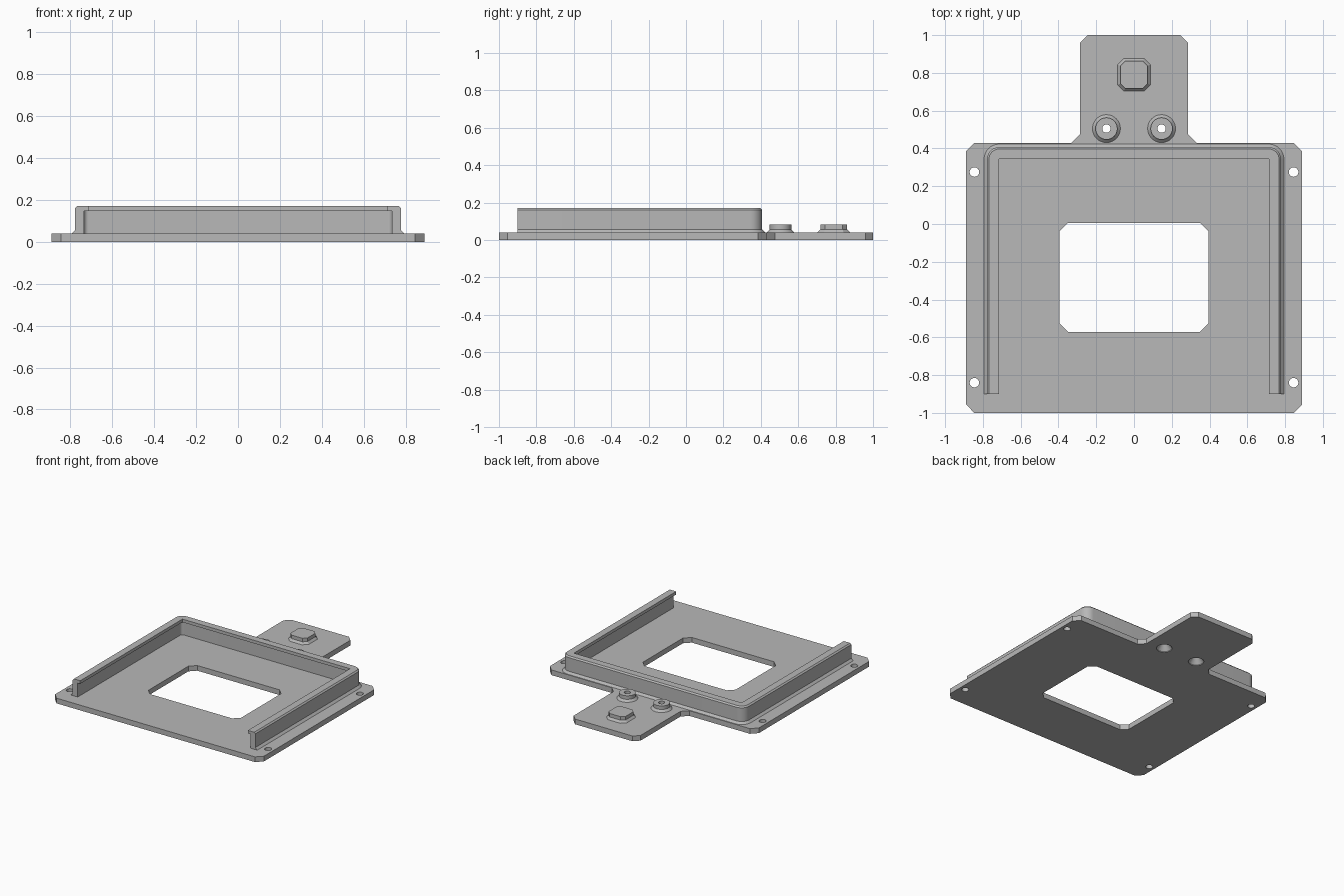
import bpy, bmesh
from math import sin, cos, pi

cube = bpy.data.objects.get("Cube")
if cube:
    bpy.data.objects.remove(cube, do_unlink=True)

grey = bpy.data.materials.new("plain grey")
grey.use_nodes = True
grey.diffuse_color = (0.48, 0.48, 0.48, 1)
grey.node_tree.nodes["Principled BSDF"].inputs["Base Color"].default_value = (0.48, 0.48, 0.48, 1)


def loft(name, rings):
    """Closed solid through a list of equal-sized point rings."""
    bm = bmesh.new()
    rows = [[bm.verts.new(p) for p in ring] for ring in rings]
    n = len(rows[0])
    for a, b in zip(rows, rows[1:]):
        for i in range(n):
            j = (i + 1) % n
            bm.faces.new((a[i], a[j], b[j], b[i]))
    bm.faces.new(rows[0])
    bm.faces.new(rows[-1])
    bmesh.ops.remove_doubles(bm, verts=bm.verts, dist=1e-5)
    bmesh.ops.recalc_face_normals(bm, faces=bm.faces)
    mesh = bpy.data.meshes.new(name)
    bm.to_mesh(mesh)
    bm.free()
    mesh.materials.append(grey)
    obj = bpy.data.objects.new(name, mesh)
    bpy.context.collection.objects.link(obj)
    return obj


def level(outline, z):
    return [(x, y, z) for x, y in outline]


def prism(name, outline, z0, z1):
    return loft(name, [level(outline, z0), level(outline, z1)])


def circle(x, y, r, n=32):
    return [(x + r * cos(2 * pi * i / n), y + r * sin(2 * pi * i / n)) for i in range(n)]


def chamfered(cx, cy, hx, hy, c):
    corner = [(hx, hy - c), (hx - c, hy)]
    mirror = [(-x, y) for x, y in reversed(corner)]
    half = corner + mirror
    return [(cx + x, cy + y) for x, y in half + [(-x, -y) for x, y in half]]


def cut(obj, cutters):
    for cutter in cutters:
        cutter.hide_render = True
        mod = obj.modifiers.new("cut", "BOOLEAN")
        mod.operation = "DIFFERENCE"
        mod.solver = "EXACT"
        mod.object = cutter
    graph = bpy.context.evaluated_depsgraph_get()
    mesh = bpy.data.meshes.new_from_object(obj.evaluated_get(graph))
    obj.modifiers.clear()
    obj.data = mesh


def smooth(obj):
    bpy.ops.object.select_all(action="DESELECT")
    obj.select_set(True)
    bpy.context.view_layer.objects.active = obj
    bpy.ops.object.shade_smooth_by_angle(angle=0.5)


THICK = 0.04    # base plate thickness
FLARE = 0.016   # chamfer at the foot of raised parts
BOSS_TOP = 0.083

# Base plate outline with the rear tongue
right = [(0.845, -1), (0.89, -0.955), (0.89, 0.385), (0.845, 0.43), (0.33, 0.43),
         (0.285, 0.475), (0.285, 0.96), (0.245, 1)]
plate = prism("base_plate", right + [(-x, y) for x, y in reversed(right)], 0, THICK)

# Cutters: window, corner holes, tapered boss holes
window = prism("window_cutter", chamfered(0, -0.283, 0.395, 0.288, 0.045), -0.1, 0.1)
holes = [prism("hole_cutter", circle(s * 0.845, y, 0.025), -0.1, 0.1)
         for s in (-1, 1) for y in (-0.84, 0.275)]
tapers = []
for s in (-1, 1):
    tapers.append(loft("taper_cutter", [level(circle(s * 0.146, 0.505, r), z) for r, z in
                       ((0.055, -0.01), (0.055, 0.005), (0.022, 0.05), (0.022, 0.2))]))
cut(plate, [window] + holes + tapers)
smooth(plate)

# Round bosses on the tongue
for s, side, taper in ((-1, "right", tapers[0]), (1, "left", tapers[1])):
    boss = loft(side + "_boss", [level(circle(s * 0.146, 0.505, r), z) for r, z in
                ((0.074, THICK), (0.058, THICK + FLARE), (0.058, BOSS_TOP))])
    cut(boss, [taper])
    smooth(boss)

for helper in [window] + holes + tapers:
    bpy.data.objects.remove(helper, do_unlink=True)

# Square pad on the tongue
loft("square_pad", [level(chamfered(0, 0.79, h, h, c), z) for h, c, z in
     ((0.087, 0.034, THICK), (0.072, 0.025, THICK + FLARE), (0.072, 0.025, BOSS_TOP))])

# U-shaped rail: inset and height of each profile point, swept round the path
profile = [(0, THICK), (FLARE, THICK + FLARE), (FLARE, 0.161), (0.026, 0.171),
           (0.08, 0.171), (0.08, 0.147), (0.059, 0.147), (0.059, THICK)]
HALF, BACK, FRONT, RADIUS, STEPS = 0.794, 0.423, -0.9, 0.08, 8


def section(angle, s):
    return [(s * (HALF - RADIUS + (RADIUS - d) * cos(angle)),
             BACK - RADIUS + (RADIUS - d) * sin(angle), z) for d, z in profile]


def rail_end(s):
    return [(s * (HALF - d), FRONT, z) for d, z in profile]


angles = [pi / 2 * i / STEPS for i in range(STEPS + 1)]
rail = loft("rail", [rail_end(1)] + [section(a, 1) for a in angles]
            + [section(a, -1) for a in reversed(angles)] + [rail_end(-1)])
smooth(rail)
